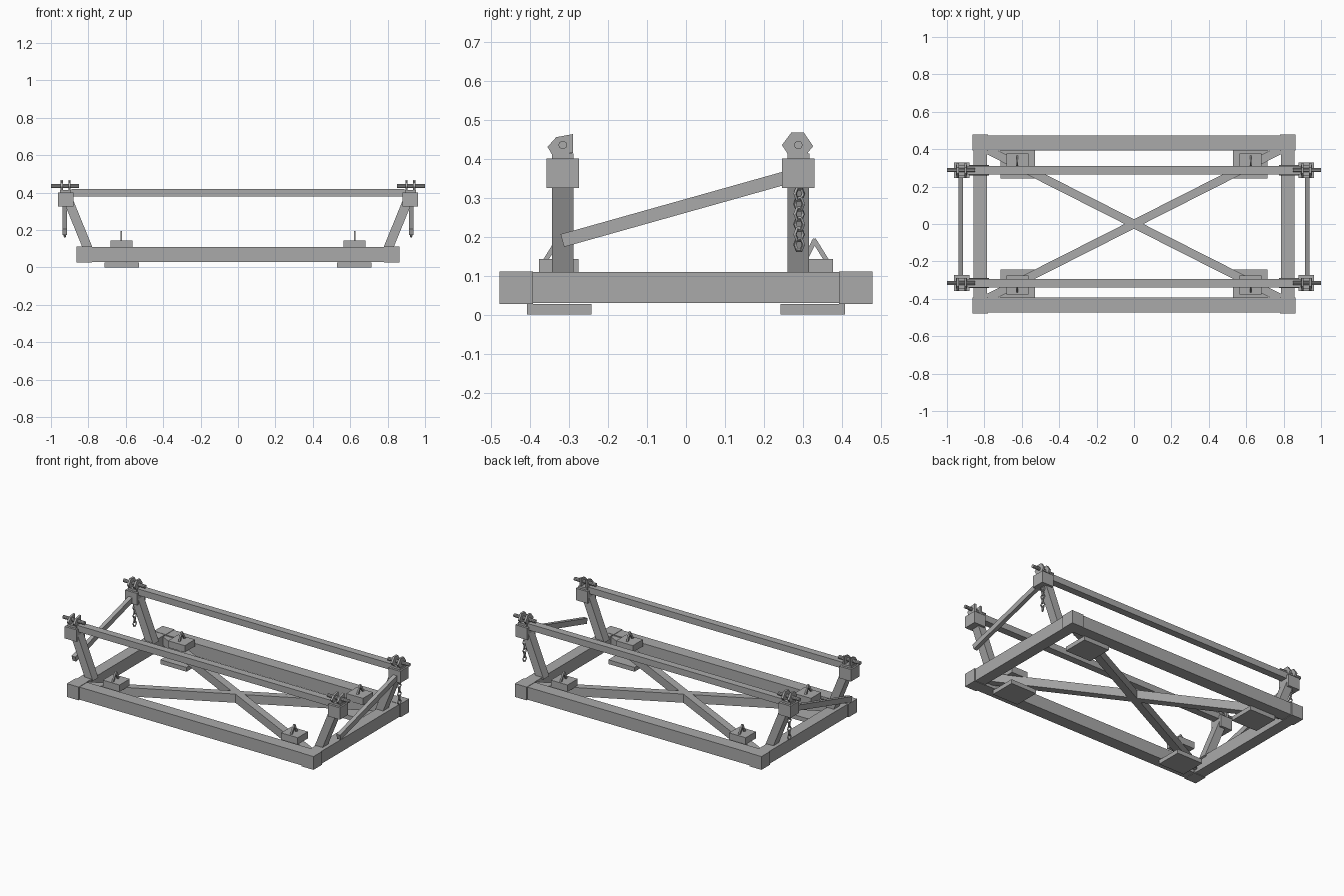
import bpy, bmesh, math
from mathutils import Vector, Matrix

cube = bpy.data.objects.get("Cube")
if cube:
    bpy.data.objects.remove(cube, do_unlink=True)

grey = bpy.data.materials.new("steel grey")
grey.use_nodes = True
GREY = (0.4, 0.4, 0.4, 1)
grey.diffuse_color = GREY
grey.node_tree.nodes["Principled BSDF"].inputs["Base Color"].default_value = GREY


def finish(name, bm):
    bmesh.ops.recalc_face_normals(bm, faces=bm.faces)
    mesh = bpy.data.meshes.new(name)
    bm.to_mesh(mesh)
    bm.free()
    mesh.materials.append(grey)
    obj = bpy.data.objects.new(name, mesh)
    bpy.context.collection.objects.link(obj)
    return obj


def box(name, x0, x1, y0, y1, z0, z1):
    bm = bmesh.new()
    size = Matrix.Diagonal((abs(x1 - x0), abs(y1 - y0), z1 - z0, 1))
    mid = Matrix.Translation(((x0 + x1) / 2, (y0 + y1) / 2, (z0 + z1) / 2))
    bmesh.ops.create_cube(bm, size=1, matrix=mid @ size)
    return finish(name, bm)


def bar(name, start, end, width, height, up=(0, 0, 1)):
    """Rectangular beam between two points; height runs along up."""
    a, b = Vector(start), Vector(end)
    along = (b - a).normalized()
    side = Vector(up).cross(along).normalized()
    top = along.cross(side)
    rot = Matrix((along, side, top)).transposed().to_4x4()
    size = Matrix.Diagonal(((b - a).length, width, height, 1))
    bm = bmesh.new()
    bmesh.ops.create_cube(bm, size=1, matrix=Matrix.Translation((a + b) / 2) @ rot @ size)
    return finish(name, bm)


def plate(name, x, thick, outline):
    """Flat plate facing x, from a (y, z) outline."""
    bm = bmesh.new()
    face = bm.faces.new([bm.verts.new((x - thick / 2, y, z)) for y, z in outline])
    ext = bmesh.ops.extrude_face_region(bm, geom=[face])
    verts = [v for v in ext["geom"] if isinstance(v, bmesh.types.BMVert)]
    bmesh.ops.translate(bm, verts=verts, vec=(thick, 0, 0))
    return finish(name, bm)


def rod(name, x0, x1, y, z, radius):
    bm = bmesh.new()
    place = Matrix.Translation(((x0 + x1) / 2, y, z)) @ Matrix.Rotation(math.pi / 2, 4, 'Y')
    bmesh.ops.create_cone(bm, cap_ends=True, segments=10, radius1=radius,
                          radius2=radius, depth=abs(x1 - x0), matrix=place)
    return finish(name, bm)


def link(name, loc, turn):
    """Small angular chain link standing upright."""
    bpy.ops.mesh.primitive_torus_add(major_segments=6, minor_segments=4, major_radius=0.013,
                                     minor_radius=0.005, location=loc,
                                     rotation=(math.pi / 2, 0, turn))
    obj = bpy.context.object
    obj.name = name
    obj.scale = (0.9, 1.25, 1)
    obj.data.materials.append(grey)


# Base frame: long and short beams with slightly larger corner blocks
for s, side in ((1, "back"), (-1, "front")):
    box(side + "_base_beam", -0.78, 0.78, s * 0.393, s * 0.472, 0.03, 0.109)
for s, side in ((1, "left"), (-1, "right")):
    box(side + "_base_beam", s * 0.785, s * 0.857, -0.395, 0.395, 0.03, 0.109)
    for t, end in ((1, "back"), (-1, "front")):
        box(f"{end}_{side}_corner", s * 0.78, s * 0.863, t * 0.392, t * 0.478, 0.027, 0.111)

# Crossed floor braces
for s, name in ((1, "rising_brace"), (-1, "falling_brace")):
    bar(name, (-0.79, -0.4 * s, 0.075), (0.79, 0.4 * s, 0.075), 0.045, 0.055)

# Upper rails
RAIL_Y = {"front": -0.316, "back": 0.288}
for end, y in RAIL_Y.items():
    box(end + "_rail", -0.89, 0.89, y - 0.023, y + 0.023, 0.38, 0.42)

# Clamp outlines around the rail pins
CLAMPS = {
    "front": [(-0.355, 0.43), (-0.333, 0.455), (-0.29, 0.463), (-0.29, 0.415), (-0.342, 0.408)],
    "back": [(0.246, 0.435), (0.27, 0.467), (0.302, 0.467), (0.326, 0.432),
             (0.308, 0.41), (0.262, 0.41)],
}

for s, side in ((1, "left"), (-1, "right")):
    for end, y in RAIL_Y.items():
        tag = f"{end}_{side}"
        t = 1 if end == "back" else -1
        # Leaning leg, head block, pin and clamp plates
        bar(tag + "_leg", (s * 0.798, y, 0.09), (s * 0.912, y, 0.37), 0.055, 0.05)
        box(tag + "_head_block", s * 0.88, s * 0.963, y - 0.042, y + 0.042, 0.325, 0.4)
        box(tag + "_clamp_foot", s * 0.893, s * 0.953, y - 0.028, y + 0.028, 0.4, 0.413)
        rod(tag + "_pin", s * 0.85, s * 1.0, y, 0.435, 0.011)
        for i, x in enumerate((0.901, 0.943)):
            plate(f"{tag}_clamp_{i}", s * x, 0.013, CLAMPS[end])
        # Foot plate, upper pad and triangular lashing eye
        box(tag + "_foot_plate", s * 0.53, s * 0.713, t * 0.242, t * 0.408, 0, 0.027)
        box(tag + "_pad", s * 0.565, s * 0.682, t * 0.275, t * 0.377, 0.1, 0.143)
        eye = s * 0.624
        bar(tag + "_eye_inner", (eye, t * 0.305, 0.14), (eye, t * 0.331, 0.193), 0.01, 0.012)
        bar(tag + "_eye_outer", (eye, t * 0.36, 0.14), (eye, t * 0.327, 0.193), 0.01, 0.012)
    # End strut sloping from the back head block to the front
    bar(side + "_end_strut", (s * 0.926, -0.317, 0.19), (s * 0.926, 0.27, 0.355), 0.026, 0.034)
    # Hanging chain
    for i in range(6):
        link(f"{side}_chain_link_{i}", (s * 0.926, 0.29, 0.31 - i * 0.026),
             math.radians(70 if i % 2 else 115))
